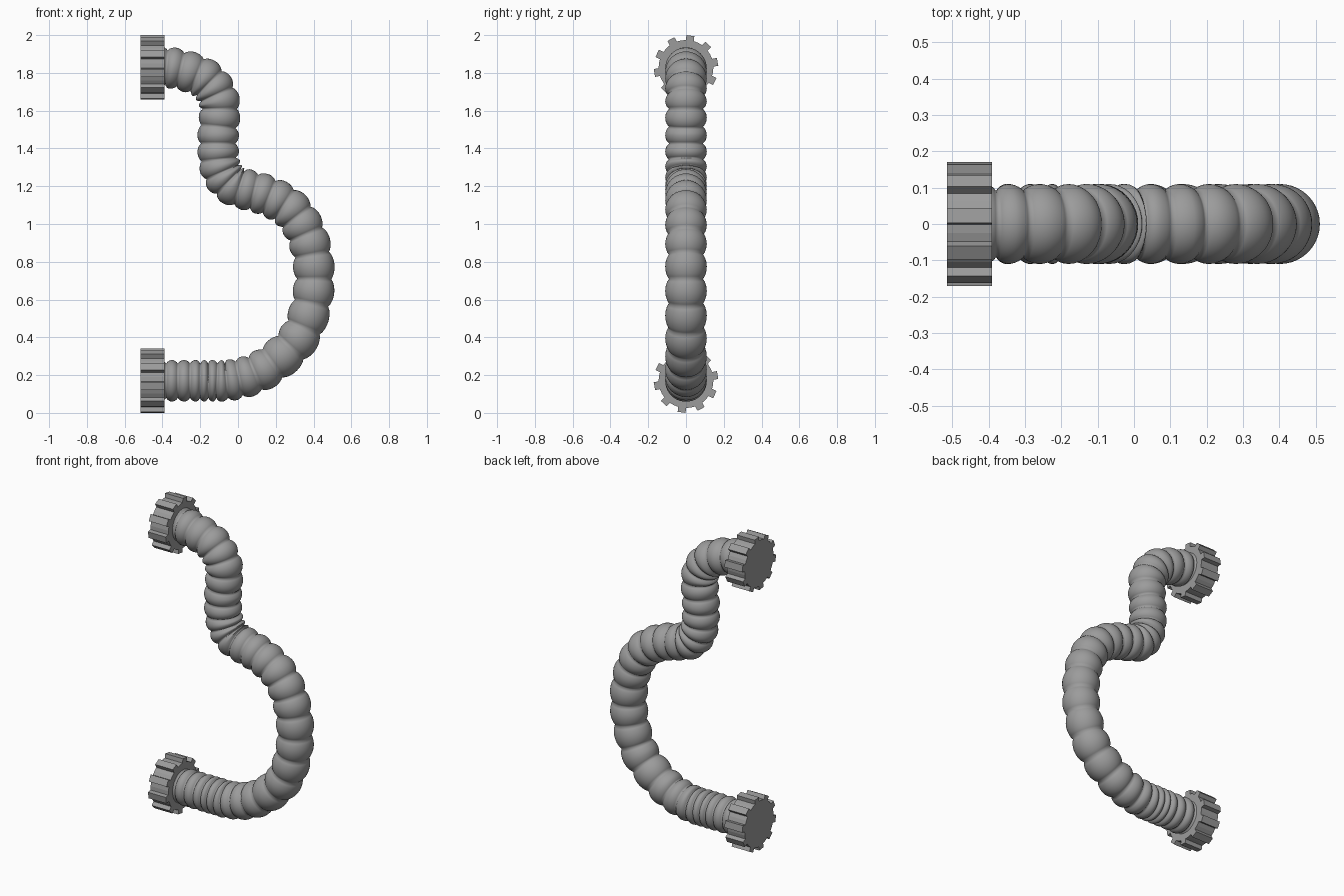
import bpy, bmesh
from math import sin, cos, pi, radians, asin
from mathutils import Vector

cube = bpy.data.objects.get("Cube")
if cube:
    bpy.data.objects.remove(cube, do_unlink=True)

# Single grey plastic
grey = bpy.data.materials.new("grey_plastic")
grey.use_nodes = True
colour = (0.33, 0.33, 0.33, 1)
grey.diffuse_color = colour
grey.node_tree.nodes["Principled BSDF"].inputs["Base Color"].default_value = colour


def add_object(name, bm):
    bmesh.ops.recalc_face_normals(bm, faces=bm.faces)
    mesh = bpy.data.meshes.new(name)
    bm.to_mesh(mesh)
    bm.free()
    mesh.materials.append(grey)
    obj = bpy.data.objects.new(name, mesh)
    bpy.context.collection.objects.link(obj)
    return obj


# Hose centreline in x and z: one knot for every second ridge
KNOTS = [Vector((x, 0, z)) for x, z in (
    (-.47, .17), (-.35, .17), (-.225, .17), (-.135, .17), (-.03, .175),
    (.135, .23), (.32, .395), (.4, .645), (.38, .895), (.28, 1.075),
    (.125, 1.16), (-.025, 1.205), (-.095, 1.305), (-.105, 1.47),
    (-.1, 1.65), (-.18, 1.77), (-.345, 1.825), (-.47, 1.83))]


def centreline(t):
    """Smooth point along the knots, with t counted in knots."""
    i = max(0, min(int(t), len(KNOTS) - 2))
    u = t - i
    b, c = KNOTS[i], KNOTS[i + 1]
    a = KNOTS[i - 1] if i else b * 2 - c
    d = KNOTS[i + 2] if i + 2 < len(KNOTS) else c * 2 - b
    m, n = (c - a) / 2, (d - b) / 2
    return (b * (1 + 2 * u) * (1 - u) ** 2 + m * u * (1 - u) ** 2
            + c * u * u * (3 - 2 * u) + n * u * u * (u - 1))


def build_hose(sides=40, steps=10):
    bm = bmesh.new()
    rings = []
    total = (len(KNOTS) - 2) * 2 * steps
    for k in range(total + 1):
        t = 0.5 + k / (2 * steps)
        centre = centreline(t)
        tangent = (centreline(t + 0.01) - centreline(t - 0.01)).normalized()
        across = Vector((-tangent.z, 0, tangent.x))
        # Rounded ridges parted by narrow grooves
        radius = 0.09 + 0.02 * abs(cos(2 * pi * t)) ** 0.7
        rings.append([bm.verts.new(
            centre + radius * (across * cos(a) + Vector((0, sin(a), 0))))
            for a in (2 * pi * j / sides for j in range(sides))])
    for r, s in zip(rings, rings[1:]):
        for j in range(sides):
            k = (j + 1) % sides
            bm.faces.new((r[j], r[k], s[k], s[j]))
    bm.faces.new(rings[0])
    bm.faces.new(rings[-1])
    hose = add_object("corrugated_hose", bm)
    hose.data.shade_smooth()


def build_cap(name, height, teeth=10):
    """Toothed end cap, extruded along x from a gear outline."""
    outer, inner, half_width = 0.171, 0.145, 0.021
    tip, root = asin(half_width / outer), asin(half_width / inner)
    pitch = 2 * pi / teeth
    outline = []
    for k in range(teeth):
        a = radians(82) + k * pitch
        outline += [(inner, a - root), (outer, a - tip), (outer, a + tip),
                    (inner, a + root), (inner, a + pitch / 2)]
    bm = bmesh.new()
    face = bm.faces.new([bm.verts.new((-0.515, r * cos(a), height + r * sin(a)))
                         for r, a in outline])
    side = bmesh.ops.extrude_face_region(bm, geom=[face], use_keep_orig=True)
    bmesh.ops.translate(bm, vec=(0.125, 0, 0), verts=[
        v for v in side["geom"] if isinstance(v, bmesh.types.BMVert)])
    add_object(name, bm)


build_hose()
build_cap("lower_end_cap", 0.171)
build_cap("upper_end_cap", 1.829)
